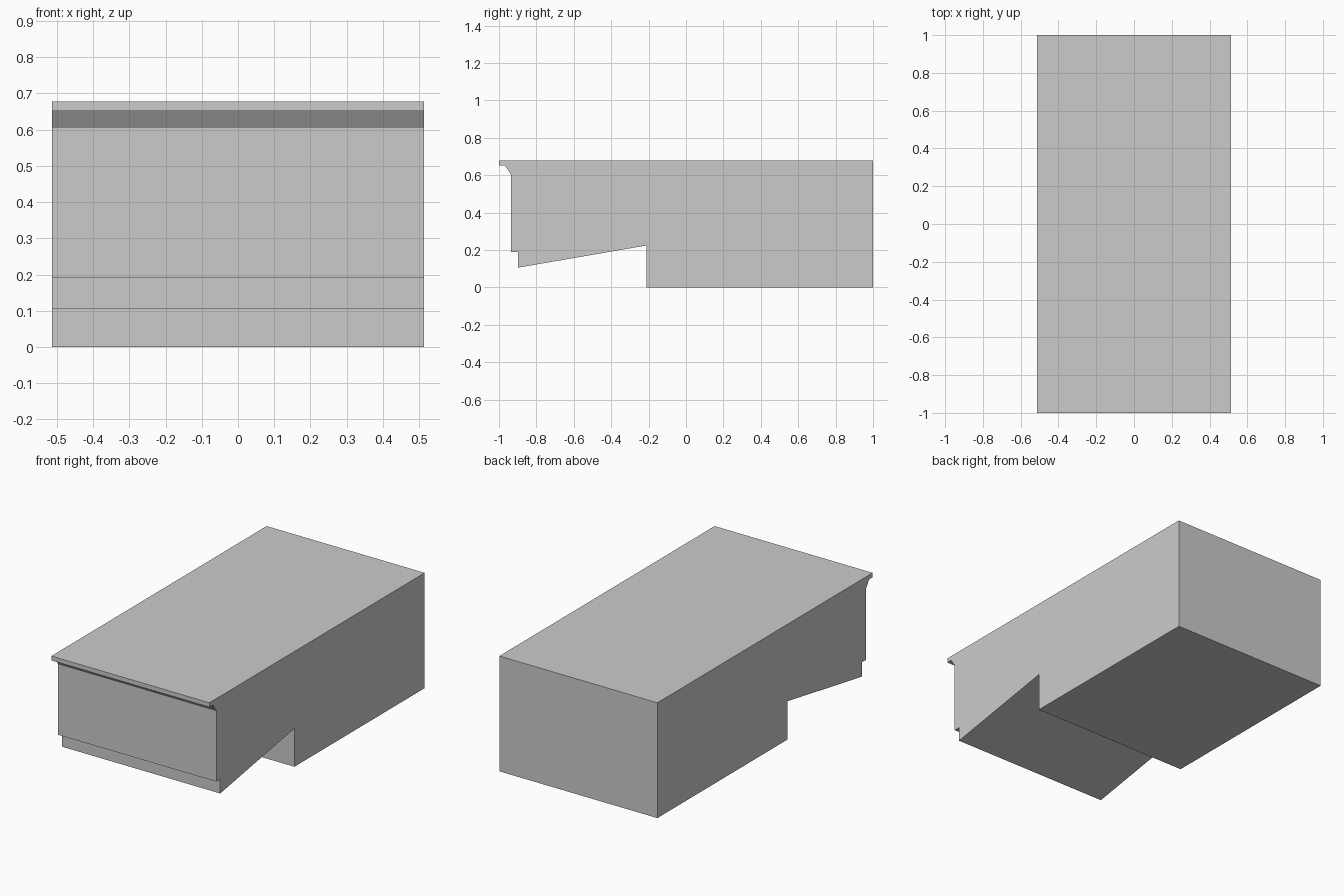
import bpy
import bmesh

if "Cube" in bpy.data.objects:
    bpy.data.objects.remove(bpy.data.objects["Cube"])

HALF_WIDTH = 0.514

# Side profile (y, z): top lip, chamfered cove, front panel, recessed toe, sloped underside, base block
PROFILE = [
    (-1.0, 0.678), (-1.0, 0.652), (-0.968, 0.652), (-0.936, 0.605),
    (-0.936, 0.19), (-0.899, 0.19), (-0.899, 0.106), (-0.21, 0.225),
    (-0.21, 0.0), (1.0, 0.0), (1.0, 0.678),
]


def extrude_profile(name, points, half_width):
    bm = bmesh.new()
    face = bm.faces.new([bm.verts.new((-half_width, y, z)) for y, z in points])
    result = bmesh.ops.extrude_face_region(bm, geom=[face], use_keep_orig=True)
    moved = [g for g in result["geom"] if isinstance(g, bmesh.types.BMVert)]
    bmesh.ops.translate(bm, verts=moved, vec=(2 * half_width, 0, 0))
    bmesh.ops.recalc_face_normals(bm, faces=bm.faces)
    mesh = bpy.data.meshes.new(name)
    bm.to_mesh(mesh)
    bm.free()
    obj = bpy.data.objects.new(name, mesh)
    bpy.context.collection.objects.link(obj)
    return obj


# Whole body is one constant section across its width
extrude_profile("overhanging_body", PROFILE, HALF_WIDTH)
